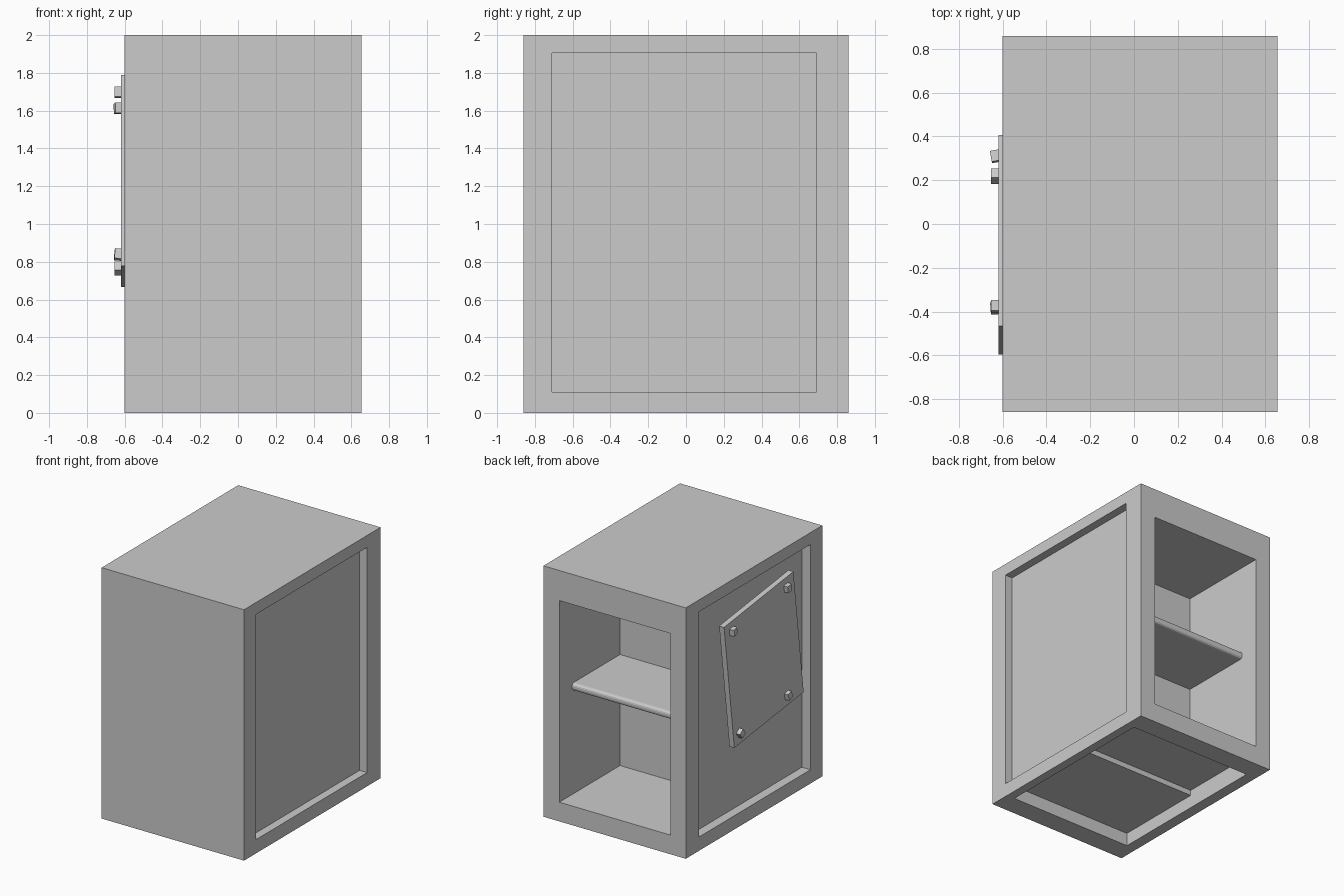
import bpy, bmesh
from math import radians

if "Cube" in bpy.data.objects:
    bpy.data.objects.remove(bpy.data.objects["Cube"])


def box(name, x, y, z, rot=(0, 0, 0)):
    """Box spanning the given (min, max) ranges, rotated about its centre."""
    bm = bmesh.new()
    bmesh.ops.create_cube(bm, size=1)
    bmesh.ops.scale(bm, verts=bm.verts, vec=(x[1] - x[0], y[1] - y[0], z[1] - z[0]))
    me = bpy.data.meshes.new(name)
    bm.to_mesh(me)
    bm.free()
    ob = bpy.data.objects.new(name, me)
    ob.location = (sum(x) / 2, sum(y) / 2, sum(z) / 2)
    ob.rotation_euler = [radians(a) for a in rot]
    bpy.context.collection.objects.link(ob)
    return ob


def carve(target, x, y, z):
    """Cut a box-shaped recess out of the target."""
    cutter = box("cutter", x, y, z)
    cutter.hide_render = True
    mod = target.modifiers.new("recess", "BOOLEAN")
    mod.operation = "DIFFERENCE"
    mod.solver = "EXACT"
    mod.object = cutter
    bpy.context.view_layer.objects.active = target
    bpy.ops.object.modifier_apply(modifier=mod.name)
    bpy.data.objects.remove(cutter)


# Cabinet body
body = box("cabinet_body", (-0.60, 0.655), (-0.86, 0.86), (0, 2))
# Recessed side panels
carve(body, (0.589, 0.9), (-0.71, 0.69), (0.11, 1.905))
carve(body, (-0.9, -0.525), (-0.71, 0.695), (0.11, 1.905))
# Open compartment at the back
carve(body, (-0.465, 0.515), (0.095, 1.2), (0.153, 1.76))
# Stepped hollow underneath
carve(body, (-0.51, 0.584), (-0.69, 0.695), (-0.3, 0.105))
carve(body, (-0.51, 0.584), (0.05, 0.695), (-0.3, 0.148))

# Shelf with a rounded front edge
shelf = box("shelf", (-0.467, 0.517), (0.09, 0.70), (0.98, 1.038))
bm = bmesh.new()
bm.from_mesh(shelf.data)
edges = [e for e in bm.edges
         if all(v.co.y > 0 for v in e.verts) and abs(e.verts[0].co.x - e.verts[1].co.x) > 0.1]
bmesh.ops.bevel(bm, geom=edges, offset=0.022, segments=3, profile=0.5, affect="EDGES")
bm.to_mesh(shelf.data)
bm.free()

# Tilted notice board on the left side
box("tilted_board", (-0.62, -0.577), (-0.535, 0.345), (0.7185, 1.7365), (-7.3, 0, 0))

# Small pegs near the board corners: y, z, rotation
pegs = [(0.31, 1.612, (-8, 0, 10)), (-0.375, 1.697, (-8, 0, 0)),
        (-0.382, 0.838, (-14, 4, 3)), (0.218, 0.765, (-35, 0, 0))]
for i, (y, z, rot) in enumerate(pegs):
    box(f"board_peg_{i + 1}", (-0.654, -0.606), (y - 0.025, y + 0.025), (z - 0.027, z + 0.027), rot)
